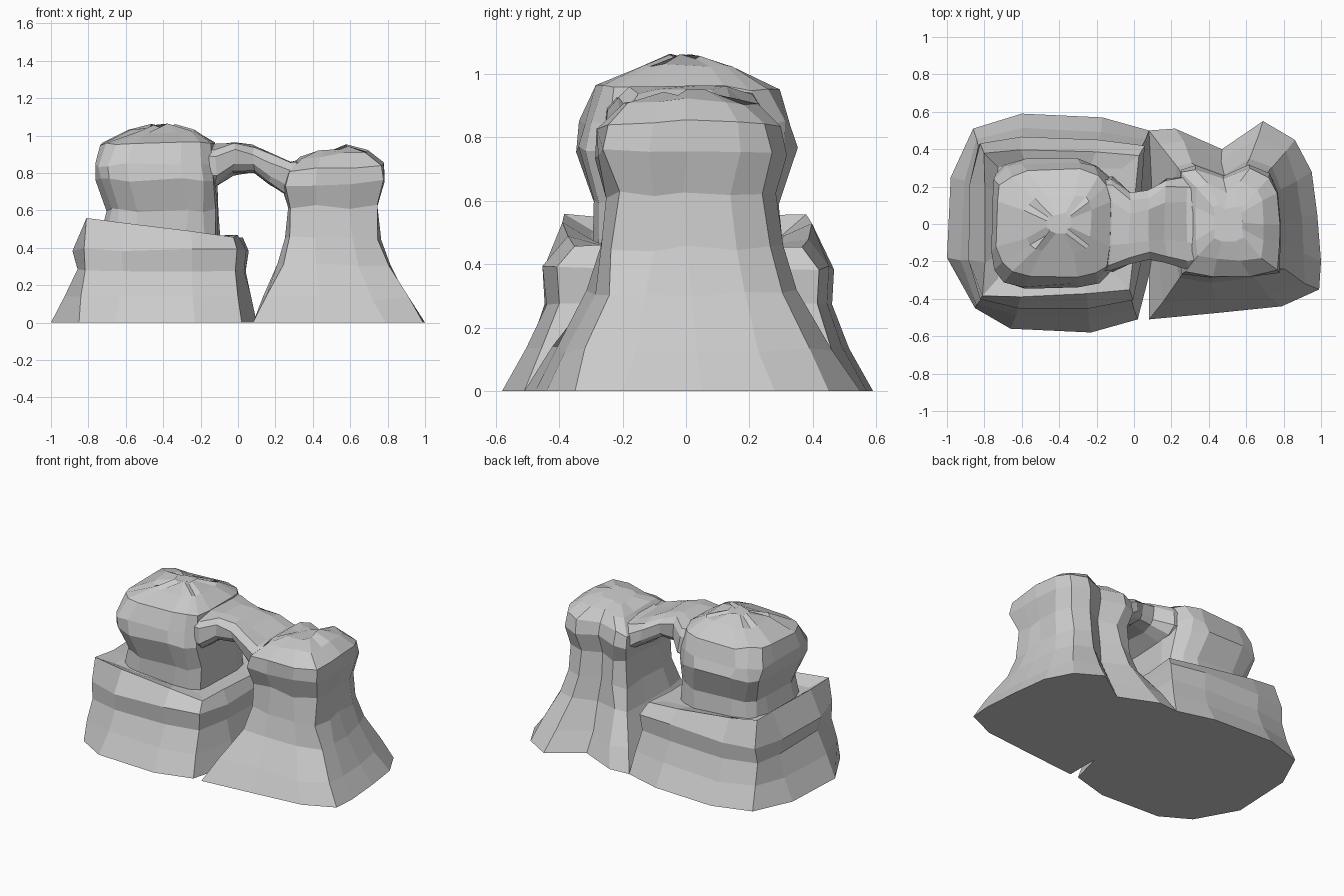
import bpy, bmesh, math, random
from mathutils import Vector

if "Cube" in bpy.data.objects:
    bpy.data.objects.remove(bpy.data.objects["Cube"])

random.seed(4)


def skin(name, rings, jitter=0.012):
    """Join equal-length rings of points with quads and cap both ends."""
    bm = bmesh.new()
    loops = []
    for ring in rings:
        loop = []
        for p in ring:
            v = Vector(p)
            if v.z > 0.02:
                v += Vector([random.uniform(-jitter, jitter) for _ in range(3)])
            loop.append(bm.verts.new(v))
        loops.append(loop)
    n = len(rings[0])
    for a, b in zip(loops, loops[1:]):
        for i in range(n):
            j = (i + 1) % n
            bm.faces.new((a[i], a[j], b[j], b[i]))
    bm.faces.new(loops[0])
    bm.faces.new(loops[-1])
    bmesh.ops.recalc_face_normals(bm, faces=bm.faces)
    mesh = bpy.data.meshes.new(name)
    bm.to_mesh(mesh)
    bm.free()
    obj = bpy.data.objects.new(name, mesh)
    bpy.context.collection.objects.link(obj)
    return obj


def blend(low, high, t, z):
    return [(a[0] + (b[0] - a[0]) * t, a[1] + (b[1] - a[1]) * t, z)
            for a, b in zip(low, high)]


def rounded(lo1, hi1, lo2, hi2, n=16, power=0.5):
    """Rounded rectangle as a list of 2D points."""
    pts = []
    for i in range(n):
        a = 2 * math.pi * (i + 0.5) / n
        c, s = math.cos(a), math.sin(a)
        u = math.copysign(abs(c) ** power, c)
        v = math.copysign(abs(s) ** power, s)
        pts.append(((lo1 + hi1) / 2 + u * (hi1 - lo1) / 2,
                    (lo2 + hi2) / 2 + v * (hi2 - lo2) / 2))
    return pts


# Left plinth: flared foot, vertical band, sloping shelf with raised corners
foot = [(-1, -.18), (-.85, -.45), (-.66, -.56), (-.23, -.58), (.02, -.51), (.10, -.2),
        (.10, .2), (.08, .5), (-.17, .57), (-.6, .59), (-.86, .51), (-.98, .25)]
shelf = [(-.80, -.2), (-.81, -.38), (-.6, -.39), (-.25, -.38), (-.02, -.35), (.0, -.15),
         (.0, .15), (.03, .37), (-.2, .38), (-.6, .39), (-.81, .38), (-.80, .2)]
rings = [blend(foot, shelf, t, z) for t, z in ((0, 0), (.38, .14), (.68, .28), (.6, .39))]
rings.append([(x, y, .55 - .11 * (x + .8)) for x, y in shelf])
rings.append([(-.42 + (x + .42) * .8, y * .78, .48 - .04 * (x + .4)) for x, y in shelf])
skin("left_plinth", rings, 0.008)

# Left pillar: narrow waist, overhanging head, domed top
rings = []
for x0, x1, y, z in ((-.73, -.10, .30, .44), (-.71, -.10, .29, .60), (-.77, -.11, .345, .76),
                     (-.77, -.12, .33, .84), (-.74, -.12, .29, .955), (-.58, -.22, .15, 1.02),
                     (-.46, -.34, .05, 1.052)):
    rings.append([(px, py, z) for px, py in rounded(x0, x1, -y, y)])
skin("left_pillar", rings)

# Right pillar: flared foot with two buttresses at the back, neck and overhanging head
foot = [(1, -.2), (.99, -.35), (.79, -.44), (.45, -.475), (.08, -.51), (.08, -.2), (.08, .2),
        (.08, .5), (.22, .51), (.47, .4), (.69, .55), (.86, .45), (.95, .28), (.98, .05)]
neck = [(.75, -.1), (.74, -.22), (.6, -.25), (.42, -.25), (.29, -.23), (.27, -.1), (.27, .1),
        (.28, .25), (.35, .28), (.48, .22), (.6, .28), (.7, .24), (.74, .15), (.75, 0)]
rings = [blend(foot, neck, t, z) for t, z in
         ((0, 0), (.33, .13), (.75, .31), (.93, .45), (1, .62))]
for scale, z in ((1.15, .74), (1.08, .83), (.78, .895), (.35, .925)):
    rings.append([(.5 + (x - .5) * scale, y * scale, z + .08 * (x - .5)) for x, y in neck])
skin("right_pillar", rings)

# Bridge across the opening
rings = []
for x, y0, y1, z0, z1 in ((-.28, -.25, .25, .72, .98), (-.12, -.26, .25, .72, .95),
                          (-.02, -.21, .17, .79, .97), (.08, -.19, .18, .80, .945),
                          (.17, -.21, .24, .74, .91), (.28, -.24, .25, .66, .87),
                          (.42, -.22, .22, .66, .89)):
    rings.append([(x, y, z) for y, z in rounded(y0, y1, z0, z1, 12, .6)])
skin("arch_bridge", rings, 0.01)
